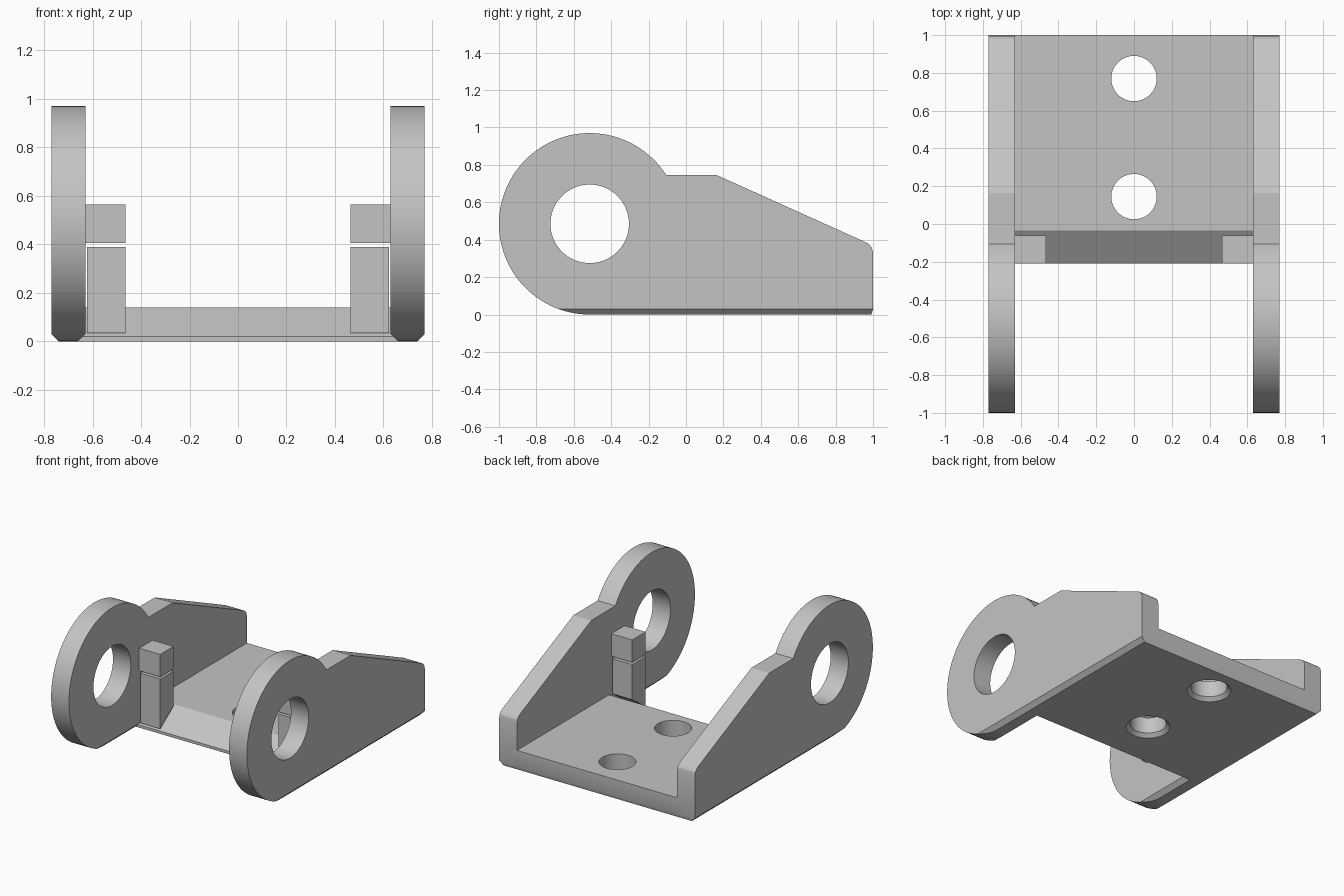
import bpy, bmesh, math
from mathutils import Vector

cube = bpy.data.objects.get("Cube")
if cube:
    bpy.data.objects.remove(cube, do_unlink=True)

GREY = bpy.data.materials.new("plain grey")
GREY.use_nodes = True
GREY.diffuse_color = (0.55, 0.55, 0.55, 1)
GREY.node_tree.nodes["Principled BSDF"].inputs["Base Color"].default_value = (0.55, 0.55, 0.55, 1)

EYE = Vector((0, -0.515, 0.485))   # centre of the pivot rings
R_OUT, R_HOLE = 0.485, 0.21
IN, OUT, CH = 0.63, 0.77, 0.03     # plate inner and outer x, bottom chamfer


def finish(name, bm):
    bmesh.ops.recalc_face_normals(bm, faces=bm.faces)
    mesh = bpy.data.meshes.new(name)
    bm.to_mesh(mesh)
    bm.free()
    mesh.materials.append(GREY)
    obj = bpy.data.objects.new(name, mesh)
    bpy.context.collection.objects.link(obj)
    return obj


def extrude_profile(points, x0, x1):
    """Solid from a (y, z) outline running from x0 to x1."""
    bm = bmesh.new()
    face = bm.faces.new([bm.verts.new((x0, y, z)) for y, z in points])
    new = bmesh.ops.extrude_face_region(bm, geom=[face])["geom"]
    bmesh.ops.translate(bm, vec=(x1 - x0, 0, 0),
                        verts=[v for v in new if isinstance(v, bmesh.types.BMVert)])
    return bm


def lathe_cutter(rings, centre, turn_x=False):
    """Round cutter from (radius, height) rings about z, or about x."""
    bm = bmesh.new()
    loops = []
    for r, h in rings:
        loop = []
        for i in range(72):
            a = math.tau * i / 72
            p = (h, r * math.cos(a), r * math.sin(a)) if turn_x else (r * math.cos(a), r * math.sin(a), h)
            loop.append(bm.verts.new(Vector(p) + centre))
        loops.append(loop)
    for a, b in zip(loops, loops[1:]):
        for i in range(72):
            j = (i + 1) % 72
            bm.faces.new((a[i], a[j], b[j], b[i]))
    bm.faces.new(loops[0])
    bm.faces.new(loops[-1])
    cutter = finish("hole_cutter", bm)
    cutter.hide_render = True
    return cutter


def cut(obj, cutter):
    mod = obj.modifiers.new("hole", 'BOOLEAN')
    mod.operation = 'DIFFERENCE'
    mod.solver = 'EXACT'
    mod.object = cutter
    bpy.context.view_layer.objects.active = obj
    bpy.ops.object.modifier_apply(modifier=mod.name)
    bpy.data.objects.remove(cutter, do_unlink=True)


def smooth(obj):
    bpy.ops.object.select_all(action='DESELECT')
    obj.select_set(True)
    bpy.context.view_layer.objects.active = obj
    bpy.ops.object.shade_smooth_by_angle(angle=math.radians(20))


# Side plate outline: ring arc, shoulder, sloping top, rounded back corner
start, end = math.radians(32.5), math.radians(270)
outline = [(EYE.y + R_OUT * math.cos(start + (end - start) * i / 72),
            EYE.z + R_OUT * math.sin(start + (end - start) * i / 72)) for i in range(73)]
outline += [(0.99, 0), (1, CH), (1, 0.33), (0.994, 0.357), (0.98, 0.375), (0.96, 0.387), (0.165, 0.745)]

for label, s in (("left", 1), ("right", -1)):
    # Side plate with both lower edges chamfered
    bm = extrude_profile(outline, s * IN, s * OUT)
    for edge, side in ((OUT, 1), (IN, -1)):
        geom = bm.verts[:] + bm.edges[:] + bm.faces[:]
        bmesh.ops.bisect_plane(bm, geom=geom, plane_co=(s * edge, 0, CH),
                               plane_no=(s * side, 0, -1), clear_outer=True)
        bmesh.ops.holes_fill(bm, edges=[e for e in bm.edges if e.is_boundary])
    plate = finish(label + "_side_plate", bm)
    cut(plate, lathe_cutter([(R_HOLE, -0.2), (R_HOLE, 0.2)], EYE + Vector((s * 0.7, 0, 0)), True))
    smooth(plate)

    # Stop block fixed to the plate, and the loose support post beneath it
    finish(label + "_stop_block", extrude_profile(
        [(-0.21, 0.405), (-0.06, 0.405), (-0.06, 0.565), (-0.21, 0.565)], s * 0.465, s * (IN + 0.01)))
    finish(label + "_support_post", extrude_profile(
        [(-0.21, 0.035), (-0.06, 0.14), (-0.06, 0.39), (-0.21, 0.39)], s * 0.465, s * 0.622))

# Base with sloping front edge and two screw holes countersunk from below
base = finish("base", extrude_profile(
    [(-0.21, 0), (0.99, 0), (1, CH), (1, 0.14), (-0.035, 0.14), (-0.21, 0.02)], -IN - CH, IN + CH))
for y in (0.145, 0.77):
    cut(base, lathe_cutter([(0.155, -0.01), (0.12, 0.025), (0.12, 0.2)], Vector((0, y, 0))))
smooth(base)
